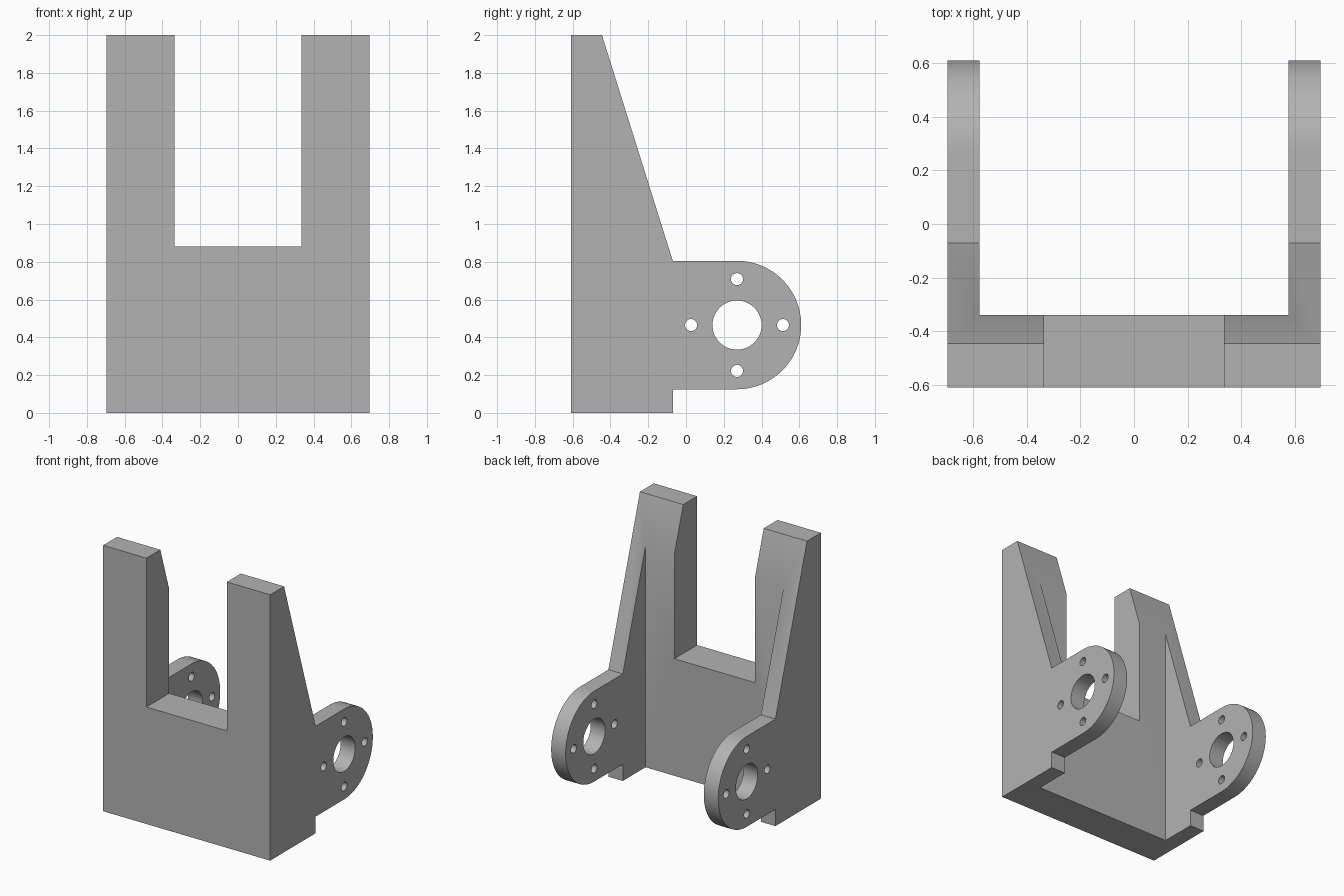
import bpy, bmesh, math
from mathutils import Matrix, Vector

cube = bpy.data.objects.get("Cube")
if cube:
    bpy.data.objects.remove(cube, do_unlink=True)

HALF_WIDTH, INNER_WIDTH, SLOT_WIDTH = 0.695, 0.575, 0.335
FRONT, PLATE_BACK = -0.61, -0.34
EAR_Y, EAR_Z, EAR_R = 0.27, 0.465, 0.34

grey = bpy.data.materials.new("plain grey")
grey.use_nodes = True
colour = (0.45, 0.45, 0.45, 1)
grey.diffuse_color = colour
grey.node_tree.nodes["Principled BSDF"].inputs["Base Color"].default_value = colour


def make_object(name, bm):
    bmesh.ops.recalc_face_normals(bm, faces=bm.faces)
    mesh = bpy.data.meshes.new(name)
    bm.to_mesh(mesh)
    bm.free()
    mesh.materials.append(grey)
    obj = bpy.data.objects.new(name, mesh)
    bpy.context.collection.objects.link(obj)
    return obj


def box(name, low, high):
    low, high = Vector(low), Vector(high)
    bm = bmesh.new()
    bmesh.ops.create_cube(bm, size=1, matrix=Matrix.Translation((low + high) / 2)
                          @ Matrix.Diagonal((high - low).to_4d()))
    return make_object(name, bm)


def cross_hole(name, y, z, radius, sides):
    bm = bmesh.new()
    bmesh.ops.create_cone(bm, cap_ends=True, segments=sides, radius1=radius,
                          radius2=radius, depth=2,
                          matrix=Matrix.Translation((0, y, z))
                          @ Matrix.Rotation(math.pi / 2, 4, "Y"))
    return make_object(name, bm)


def cut(target, cutter):
    cutter.hide_render = True
    mod = target.modifiers.new("cut", "BOOLEAN")
    mod.operation, mod.solver, mod.object = "DIFFERENCE", "EXACT", cutter
    bpy.context.view_layer.objects.active = target
    bpy.ops.object.modifier_apply(modifier=mod.name)
    bpy.data.objects.remove(cutter, do_unlink=True)


# Side outline with sloped rib and rounded ear, extruded across the full width
outline = [(FRONT, 0), (-0.07, 0), (-0.07, EAR_Z - EAR_R)]
for i in range(33):
    a = math.pi * (i / 32 - 0.5)
    outline.append((EAR_Y + EAR_R * math.cos(a), EAR_Z + EAR_R * math.sin(a)))
outline += [(-0.07, EAR_Z + EAR_R), (-0.445, 2), (FRONT, 2)]

bm = bmesh.new()
face = bm.faces.new([bm.verts.new((-HALF_WIDTH, y, z)) for y, z in outline])
extruded = bmesh.ops.extrude_face_region(bm, geom=[face], use_keep_orig=True)
moved = [v for v in extruded["geom"] if isinstance(v, bmesh.types.BMVert)]
bmesh.ops.translate(bm, verts=moved, vec=(2 * HALF_WIDTH, 0, 0))
bracket = make_object("mounting_bracket", bm)

# Open space between the side walls, and the slot in the front plate
cut(bracket, box("inner_space", (-INNER_WIDTH, PLATE_BACK, -1), (INNER_WIDTH, 1, 3)))
cut(bracket, box("front_slot", (-SLOT_WIDTH, -1, 0.88), (SLOT_WIDTH, 0, 3)))

# Shaft hole and four screw holes through both ears
cut(bracket, cross_hole("shaft_hole", EAR_Y, EAR_Z, 0.13, 48))
for i in range(4):
    a = i * math.pi / 2
    cut(bracket, cross_hole("screw_hole", EAR_Y + 0.243 * math.cos(a),
                            EAR_Z + 0.243 * math.sin(a), 0.032, 24))

# Smooth curves, sharp corners
bpy.ops.object.select_all(action="DESELECT")
bracket.select_set(True)
bpy.context.view_layer.objects.active = bracket
bpy.ops.object.shade_smooth_by_angle(angle=math.radians(30))
